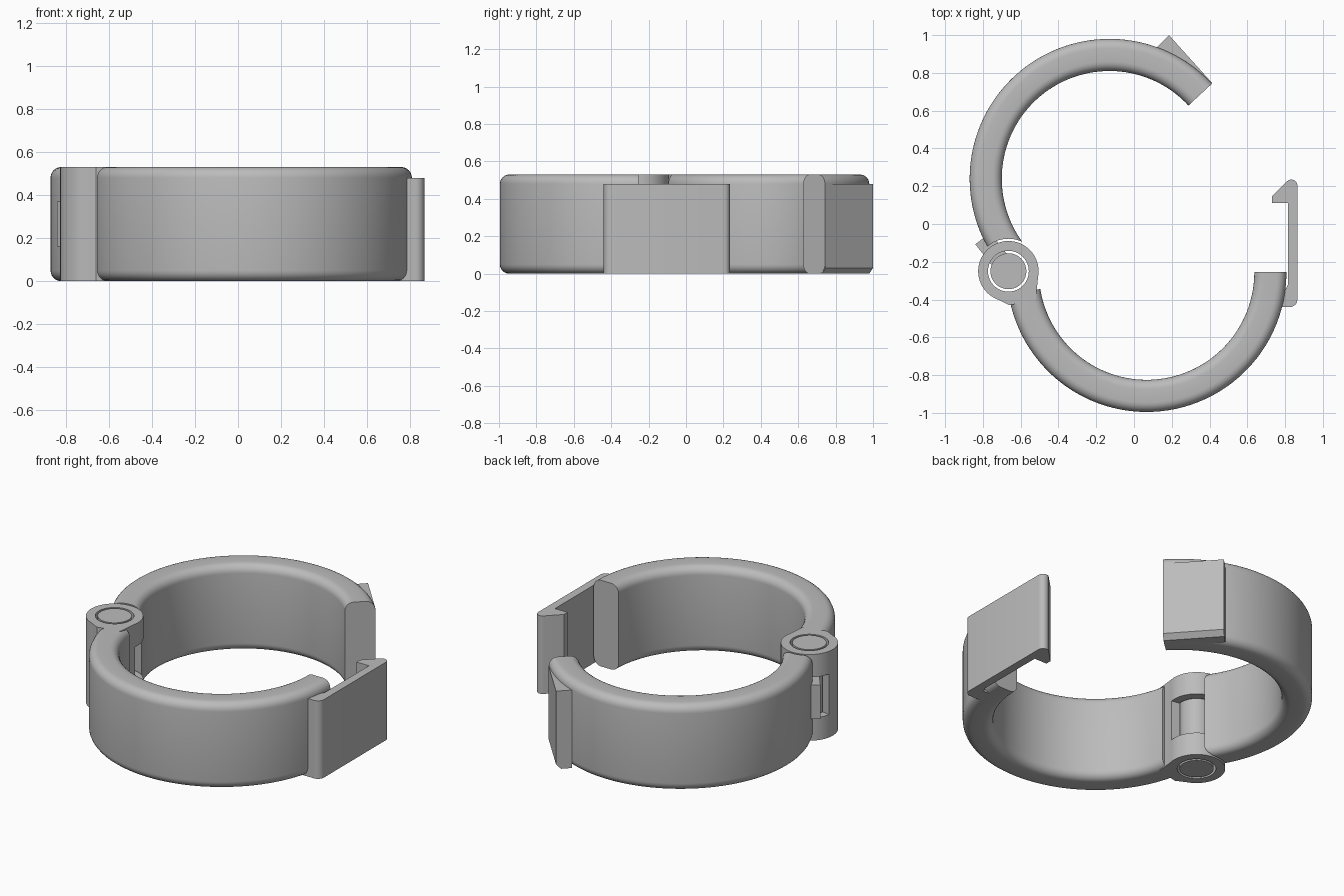
import bpy, bmesh
from math import sin, cos, pi, radians

if "Cube" in bpy.data.objects:
    bpy.data.objects.remove(bpy.data.objects["Cube"])

H = 0.53                     # ring height
R_IN, R_OUT = 0.57, 0.74     # ring radii
HINGE = (-0.665, -0.25)
LOW_C, UP_C = (0.067, -0.255), (-0.13, 0.24)

grey = bpy.data.materials.new("mid_grey")
grey.diffuse_color = (0.5, 0.5, 0.5, 1)
grey.use_nodes = True
grey.node_tree.nodes["Principled BSDF"].inputs["Base Color"].default_value = grey.diffuse_color


def finish(name, bm):
    bmesh.ops.recalc_face_normals(bm, faces=bm.faces)
    me = bpy.data.meshes.new(name)
    bm.to_mesh(me)
    bm.free()
    me.materials.append(grey)
    ob = bpy.data.objects.new(name, me)
    bpy.context.collection.objects.link(ob)
    return ob


def loft(name, rings):
    """Skin a list of equal-length point loops and cap both ends."""
    bm = bmesh.new()
    loops = [[bm.verts.new(p) for p in r] for r in rings]
    n = len(loops[0])
    for a, b in zip(loops, loops[1:]):
        for i in range(n):
            j = (i + 1) % n
            bm.faces.new((a[i], a[j], b[j], b[i]))
    bm.faces.new(loops[0][::-1])
    bm.faces.new(loops[-1])
    return finish(name, bm)


def prism(name, pts, z0, z1):
    return loft(name, [[(x, y, z) for x, y in pts] for z in (z0, z1)])


def arc(c, r, a0, a1, n):
    return [(c[0] + r * cos(radians(a0 + (a1 - a0) * i / n)),
             c[1] + r * sin(radians(a0 + (a1 - a0) * i / n))) for i in range(n + 1)]


def cylinder(name, r, z0, z1):
    return prism(name, arc(HINGE, r, 0, 360, 64)[:-1], z0, z1)


def ring_half(name, c, a0, a1, n=72, f=0.05):
    """Sweep a rounded rectangle along an arc."""
    sec = []
    for cx, cz, s in ((R_OUT - f, H - f, 0), (R_IN + f, H - f, 90),
                      (R_IN + f, f, 180), (R_OUT - f, f, 270)):
        sec += arc((cx, cz), f, s, s + 90, 6)
    rings = []
    for i in range(n + 1):
        a = radians(a0 + (a1 - a0) * i / n)
        rings.append([(c[0] + r * cos(a), c[1] + r * sin(a), z) for r, z in sec])
    return loft(name, rings)


def boolean(ob, tool, op):
    m = ob.modifiers.new("cut", 'BOOLEAN')
    m.operation, m.object, m.solver = op, tool, 'EXACT'
    bpy.context.view_layer.objects.active = ob
    bpy.ops.object.modifier_apply(modifier=m.name)
    bpy.data.objects.remove(tool)


# lower half with hinge column, pin bore and a window for the hinge arm
lower = ring_half("lower_half", LOW_C, 189, 360)
boolean(lower, prism("neck", [(-0.66, -0.43), (-0.52, -0.40), (-0.505, -0.25),
                              (-0.76, -0.25), (-0.72, -0.40)], 0, H), 'UNION')
boolean(lower, cylinder("column", 0.16, 0, H), 'UNION')
boolean(lower, cylinder("bore", 0.108, -0.1, H + 0.1), 'DIFFERENCE')
boolean(lower, prism("window", [HINGE] + arc(HINGE, 0.2, -10, 168, 24), 0.14, 0.39),
        'DIFFERENCE')

# upper half, hollowed to clear the column
upper = ring_half("upper_half", UP_C, 42.8, 216)
boolean(upper, cylinder("clearance", 0.172, -0.1, H + 0.1), 'DIFFERENCE')

# hinge pin and the arm joining it to the upper half
pin = cylinder("hinge_pin", 0.095, 0, H)
d, w = (cos(radians(128)), sin(radians(128))), 0.05
arm = prism("hinge_arm", [(HINGE[0] + d[0] * t - d[1] * s, HINGE[1] + d[1] * t + d[0] * s)
                          for t, s in ((0.05, -w), (0.22, -w), (0.22, w), (0.05, w))],
            0.16, 0.37)

# latch: foot on the lower half, springy plate and hooked tip
latch = prism("latch", [(0.74, -0.44)] + arc((0.825, -0.40), 0.04, -90, 0, 6)
              + arc((0.833, 0.203), 0.032, 0, 135, 8)
              + [(0.73, 0.145), (0.73, 0.11), (0.815, 0.11), (0.815, -0.32),
                 (0.80, -0.35), (0.75, -0.35)], 0, 0.48)

# wedge catch on the upper half, chamfered at the bottom
outer, low = (0.185, 1.0), (0.165, 0.98)
catch = loft("catch", [[(0.12, 0.935, z), (0.30, 0.72, z), (0.40 - k, 0.735 - k, z),
                        (0.413 - k, 0.747 - k, z), (p[0], p[1], z)]
                       for z, p, k in ((0, low, 0.02), (0.03, outer, 0), (0.48, outer, 0))])
inner = prism("catch_trim", arc(UP_C, 0.70, 0, 360, 96)[:-1], -0.1, 0.6)
boolean(catch, inner, 'DIFFERENCE')

for ob in (lower, upper, pin, latch):
    bpy.ops.object.select_all(action='DESELECT')
    ob.select_set(True)
    bpy.context.view_layer.objects.active = ob
    bpy.ops.object.shade_smooth_by_angle(angle=radians(30))
